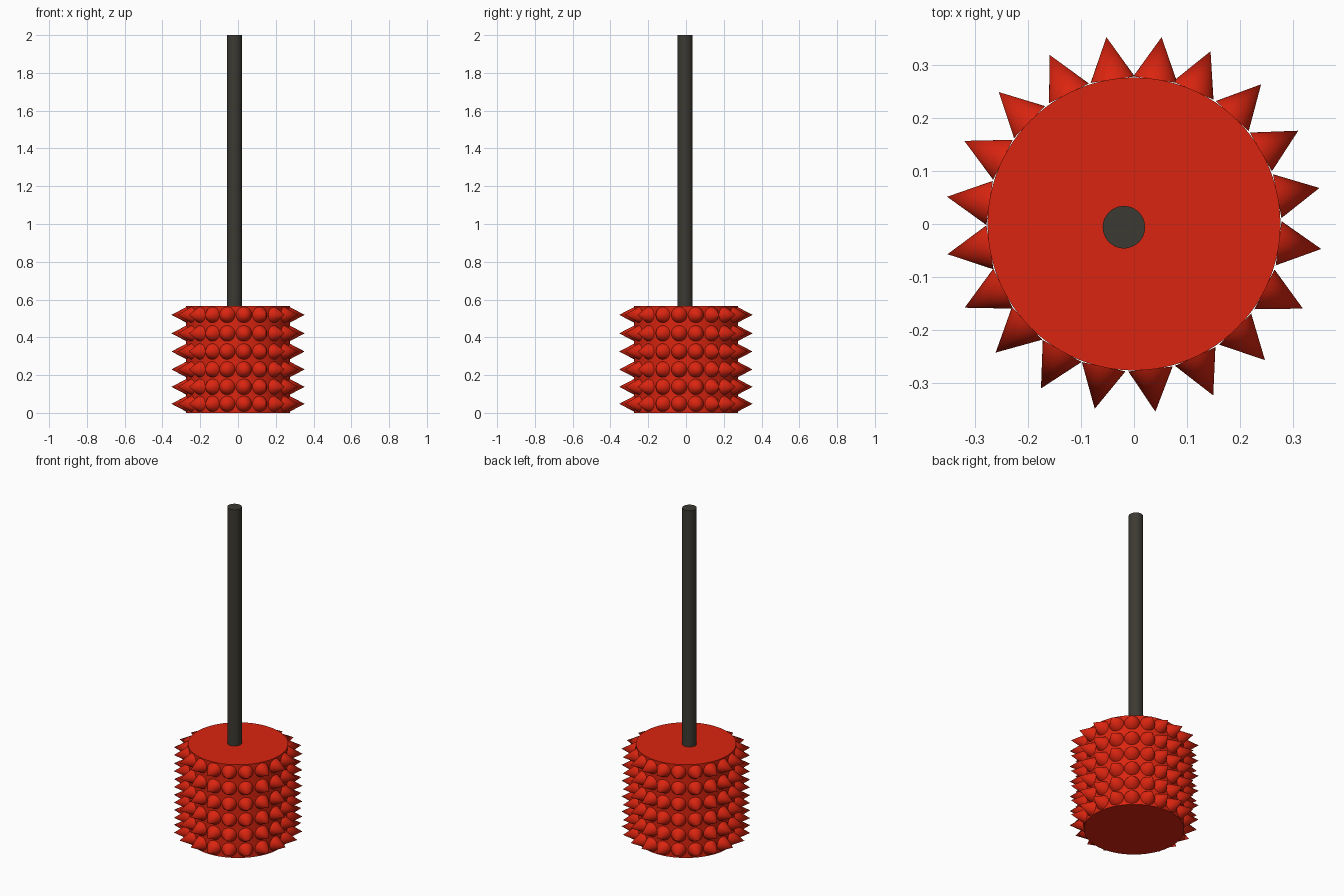
import bpy, bmesh, math
from mathutils import Matrix, Vector

if "Cube" in bpy.data.objects:
    bpy.data.objects.remove(bpy.data.objects["Cube"])


def material(name, rgb):
    m = bpy.data.materials.new(name)
    m.diffuse_color = (*rgb, 1)
    m.use_nodes = True
    m.node_tree.nodes["Principled BSDF"].inputs["Base Color"].default_value = m.diffuse_color
    return m


red = material("red", (0.71, 0.018, 0.005))
charcoal = material("charcoal", (0.045, 0.042, 0.032))


def finish(obj, name, mat):
    obj.name = name
    obj.data.materials.append(mat)
    bpy.ops.object.select_all(action='DESELECT')
    obj.select_set(True)
    bpy.context.view_layer.objects.active = obj
    bpy.ops.object.shade_smooth_by_angle(angle=math.radians(35))


def cylinder(name, r, x, y, z0, z1, mat, n):
    bpy.ops.mesh.primitive_cylinder_add(vertices=n, radius=r, depth=z1 - z0,
                                        location=(x, y, (z0 + z1) / 2))
    finish(bpy.context.object, name, mat)


# Drum-shaped head and slightly off-centre handle
cylinder("head", 0.276, 0, 0, 0, 0.566, red, 96)
cylinder("handle", 0.04, -0.019, -0.006, 0.54, 2.0, charcoal, 48)

# Rows of radial cone spikes, spaced a little unevenly as if set by hand
ANGLES = [11, 29.6, 47.7, 66.1, 81.6, 98.4, 116.5, 135.7, 153.9, 171.7,
          189.2, 206.3, 222.9, 240.5, 258, 276.5, 294.8, 313.9, 333.4, 352.4]
ROWS = [0.048, 0.138, 0.23, 0.325, 0.421, 0.519]
BASE, TIP = 0.275, 0.356

bm = bmesh.new()
for z in ROWS:
    for a in ANGLES:
        t = math.radians(a)
        out = Vector((math.cos(t), math.sin(t), 0))
        turn = out.to_track_quat('Z', 'Y').to_matrix().to_4x4()
        place = Matrix.Translation(out * (BASE + TIP) / 2 + Vector((0, 0, z)))
        bmesh.ops.create_cone(bm, cap_ends=True, segments=32, radius1=0.042,
                              radius2=0, depth=TIP - BASE, matrix=place @ turn)
mesh = bpy.data.meshes.new("spikes")
bmesh.ops.remove_doubles(bm, verts=bm.verts, dist=1e-5)
bm.to_mesh(mesh)
bm.free()
spikes = bpy.data.objects.new("spikes", mesh)
bpy.context.collection.objects.link(spikes)
finish(spikes, "spikes", red)
